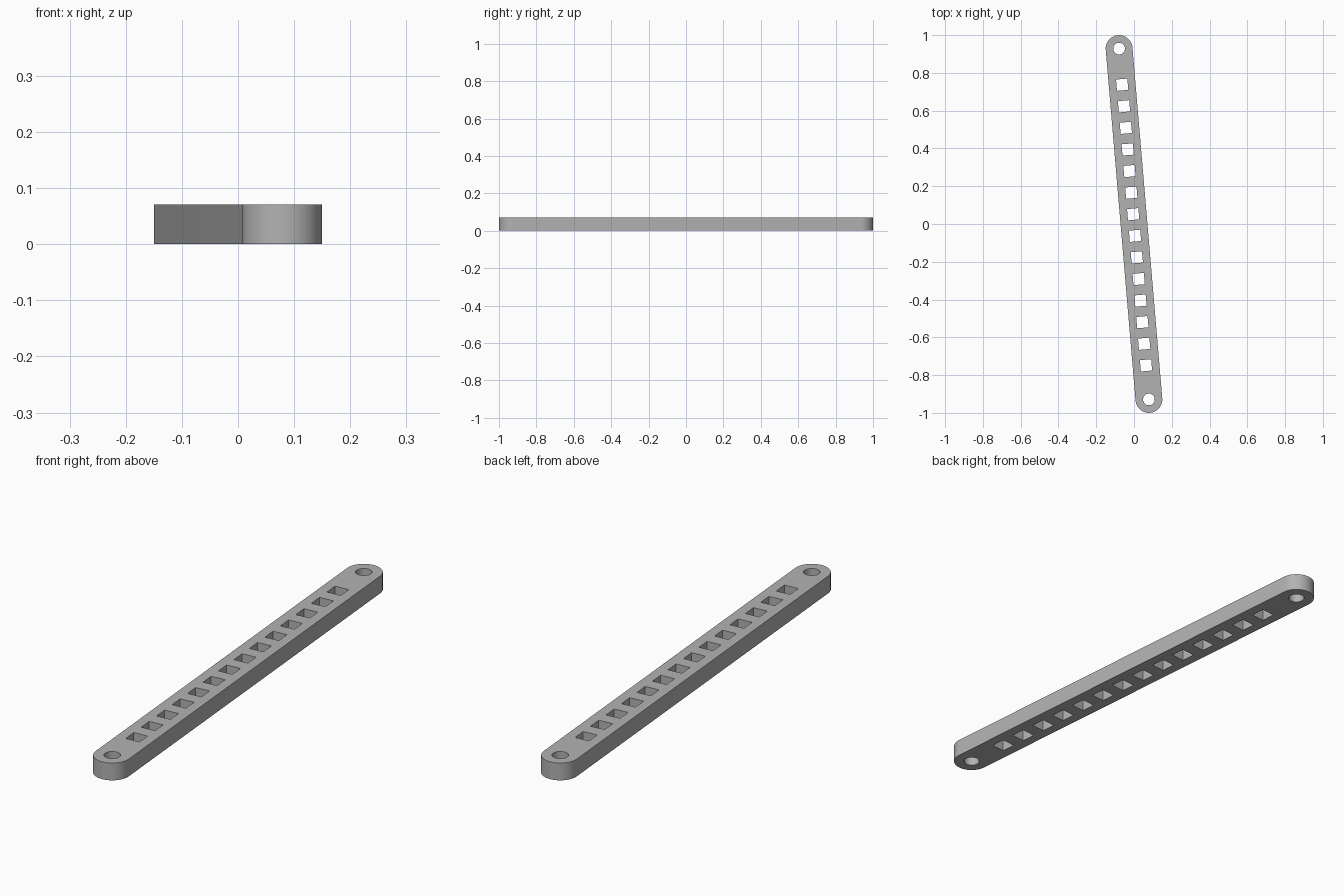
import bpy, bmesh
from math import pi, sin, cos, radians
from mathutils import Matrix, Vector

cube = bpy.data.objects.get("Cube")
if cube:
    bpy.data.objects.remove(cube, do_unlink=True)

RADIUS = 0.071        # half width of the bar and radius of its ends
HALF = 0.932          # distance from the middle to each pivot hole
HEIGHT = 0.071
HOLE_COUNT = 14
FIRST, PITCH = -0.751, 0.1147
SIDE = 0.06           # square hole side
PIVOT = 0.031         # pivot hole radius
TILT = radians(4.86)

grey = bpy.data.materials.new("Grey")
grey.use_nodes = True
colour = (0.45, 0.45, 0.45, 1)
grey.diffuse_color = colour
grey.node_tree.nodes["Principled BSDF"].inputs["Base Color"].default_value = colour


def arc(radius, cy, start, sweep, steps):
    return [Vector((radius * cos(start + sweep * i / steps),
                    cy + radius * sin(start + sweep * i / steps), 0))
            for i in range(steps + 1)]


def add_loop(bm, points):
    verts = [bm.verts.new(p) for p in points]
    for a, b in zip(verts, verts[1:] + verts[:1]):
        bm.edges.new((a, b))


bm = bmesh.new()
# Round-ended outline
add_loop(bm, arc(RADIUS, HALF, 0, pi, 32) + arc(RADIUS, -HALF, pi, pi, 32))
# Round pivot hole at each end
for end in (-HALF, HALF):
    add_loop(bm, arc(PIVOT, end, 0, 2 * pi, 32)[:-1])
# Row of square holes
for i in range(HOLE_COUNT):
    add_loop(bm, arc(SIDE / 2 ** 0.5, FIRST + i * PITCH, pi / 4, 2 * pi, 4)[:-1])

# Fill around the holes, then thicken into a solid bar
bmesh.ops.triangle_fill(bm, use_beauty=True, edges=bm.edges[:], normal=(0, 0, 1))
top = bmesh.ops.extrude_face_region(bm, geom=bm.faces[:])
bmesh.ops.translate(bm, vec=(0, 0, HEIGHT),
                    verts=[g for g in top["geom"] if isinstance(g, bmesh.types.BMVert)])
bmesh.ops.recalc_face_normals(bm, faces=bm.faces[:])
bmesh.ops.transform(bm, matrix=Matrix.Rotation(TILT, 4, "Z"), verts=bm.verts[:])

mesh = bpy.data.meshes.new("perforated_bar")
bm.to_mesh(mesh)
bm.free()
mesh.materials.append(grey)
bar = bpy.data.objects.new("perforated_bar", mesh)
bpy.context.collection.objects.link(bar)
bpy.ops.object.select_all(action="DESELECT")
bar.select_set(True)
bpy.context.view_layer.objects.active = bar
bpy.ops.object.shade_smooth_by_angle(angle=radians(30))
